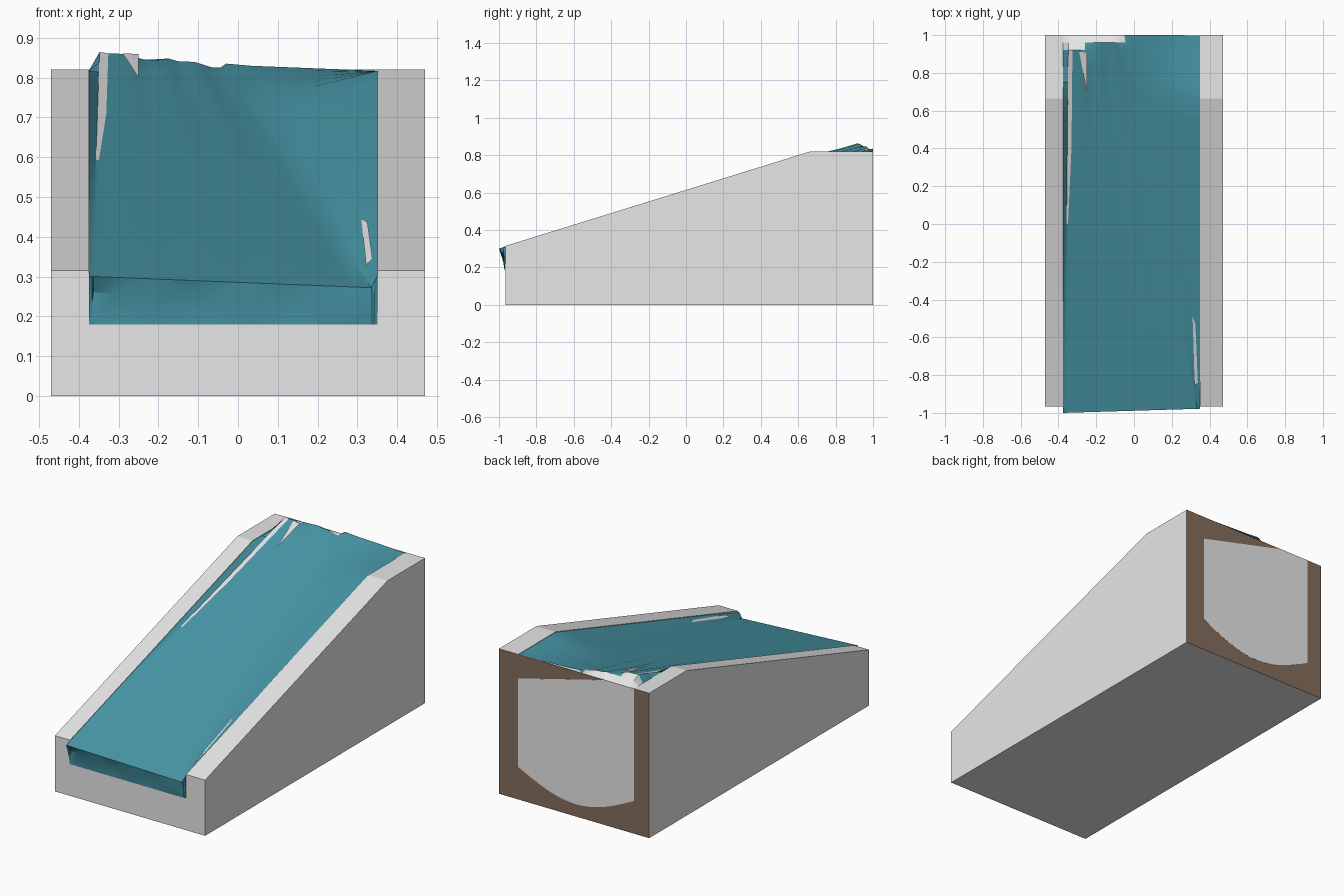
import bpy, bmesh, math

if "Cube" in bpy.data.objects:
    bpy.data.objects.remove(bpy.data.objects["Cube"])

XL, XR, W = -0.375, 0.35, 0.47
FRONT, BEND = -0.965, 0.665


def material(name, rgb):
    m = bpy.data.materials.new(name)
    m.diffuse_color = (*rgb, 1)
    m.use_nodes = True
    m.node_tree.nodes["Principled BSDF"].inputs["Base Color"].default_value = m.diffuse_color
    return m


GREY = material("pale grey", (0.8, 0.8, 0.8))
TEAL = material("water teal", (0.065, 0.315, 0.395))
BROWN = material("back brown", (0.24, 0.155, 0.11))


def make(name, bm, *mats):
    me = bpy.data.meshes.new(name)
    bm.to_mesh(me)
    bm.free()
    ob = bpy.data.objects.new(name, me)
    bpy.context.collection.objects.link(ob)
    for m in mats:
        me.materials.append(m)
    return ob


def prism(name, pts, axis, a, b, *mats):
    """Extrude a 2D outline along x (yz outline) or y (xz outline)."""
    bm = bmesh.new()
    co = (lambda p, t: (t, *p)) if axis == 'x' else (lambda p, t: (p[0], t, p[1]))
    lo = [bm.verts.new(co(p, a)) for p in pts]
    hi = [bm.verts.new(co(p, b)) for p in pts]
    bm.faces.new(lo)
    bm.faces.new(hi[::-1])
    n = len(pts)
    for i in range(n):
        bm.faces.new((lo[i], hi[i], hi[(i + 1) % n], lo[(i + 1) % n]))
    bmesh.ops.recalc_face_normals(bm, faces=bm.faces)
    return make(name, bm, *mats)


def ramp(y):
    return 0.82 + min(0, y - BEND) * 0.31


# sloping block, brown on the back
block = prism("ramp_block", [(FRONT, 0), (1, 0), (1, 0.82), (BEND, 0.82), (FRONT, 0.315)],
              'x', -W, W, GREY, BROWN)
for f in block.data.polygons:
    f.material_index = 1 if f.normal.y > 0.9 else 0

# channel cut through the top, closed by a thin wall at the back
cutter = prism("channel_cutter", [(-1.1, 0.18), (FRONT, 0.18), (BEND, 0.68), (0.996, 0.68),
                                  (0.996, 1.1), (-1.1, 1.1)], 'x', XL, XR, GREY)
cutter.hide_render = True
mod = block.modifiers.new("channel", 'BOOLEAN')
mod.object = cutter
mod.operation = 'DIFFERENCE'
mod.solver = 'EXACT'
bpy.context.view_layer.objects.active = block
bpy.ops.object.modifier_apply(modifier=mod.name)
bpy.data.objects.remove(cutter)

# grey panel with an arched bottom on the back
arc = []
for i in range(17):
    t = i / 16
    arc.append((XL + (XR - XL) * t, 0.185 - 0.115 * math.sin(math.pi * t)))
prism("back_panel", arc + [(XR, 0.685), (-0.19, 0.82), (XL, 0.82)], 'y', 0.997, 1.001, GREY)

# water sheet: straight fan of flutes on the left, valley line, bank rising to the right
NL, NR = 14, 6
LAST = NL + NR + 2


def fold(y):
    return -0.03 + (1 - y) * 0.182


def columns(y):
    xf = fold(y)
    edge = -0.367 + 0.02 * (y + 1) / 2
    strip = edge + 0.004 + 0.018 * max(0, min(1, (y + 0.1) / 0.5))
    left = [strip + (xf - strip) * i / NL for i in range(NL + 1)]
    right = [xf + (XR - xf) * i / NR for i in range(1, NR + 1)]
    return [XL, edge] + left + right


def height(i, y):
    """Height of column i at depth y."""
    if i in (0, LAST):
        return ramp(y) - 0.003
    valley = 0.272 + 0.56 * (y + 1) / 2
    s = (i - 2) / NL
    if s > 1:
        t = (i - 2 - NL) / NR
        return valley + (ramp(y) - 0.003 - valley) * t
    s = max(0, s)
    crest_y = 0.92 + 0.08 * s
    crest_z = 0.864 - 0.032 * s
    if y > crest_y:
        return crest_z - (crest_z - 0.82) * (y - crest_y) / (1 - crest_y)
    start = 0.3 - 0.028 * s
    flute = 0.003 * math.cos(math.pi * i / 2) * (1 + y) / 2
    return start + (crest_z - start) * (y + 1) / (crest_y + 1) + flute


bm = bmesh.new()
ys = [-1, -0.75, -0.5, -0.25, 0, 0.2, 0.4, 0.55, BEND, 0.75, 0.83, 0.92, 0.96, 1]
rows = []
for y in ys:
    row = []
    for i, x in enumerate(columns(y)):
        yy = y + 0.022 * (x - XL) / (XR - XL) if y == -1 else y
        row.append(bm.verts.new((x, yy, height(i, y))))
    rows.append(row)
# front lip falls back to the channel floor, in facets
mid, foot = [], []
for i, v in enumerate(rows[0]):
    drop = 0.06 + 0.025 * math.cos(1.3 * i)
    mid.append(bm.verts.new((v.co.x, -0.972, v.co.z - drop)))
    foot.append(bm.verts.new((v.co.x, -0.967, 0.18)))
rows = [foot, mid] + rows
for j, (r0, r1) in enumerate(zip(rows, rows[1:])):
    for i in range(LAST):
        f = bm.faces.new((r0[i], r0[i + 1], r1[i + 1], r1[i]))
        f.smooth = j > 1
        c = f.calc_center_median()
        edge = i == 1 and -0.1 < c.y
        corner = c.x < -0.05 and c.y > 0.93 + 0.12 * (c.x + 0.35)
        f.material_index = 1 if edge or corner else 0
# closed sides of the lip
for i in (0, -1):
    inner = bm.verts.new((foot[i].co.x, -0.965, ramp(FRONT) - 0.003))
    bm.faces.new((foot[i], mid[i], rows[2][i], inner))
water = make("water_sheet", bm, TEAL, GREY)
bpy.context.view_layer.objects.active = water
water.select_set(True)
bpy.ops.object.shade_smooth_by_angle(angle=math.radians(25))


# small grey slivers lying on the water
def sliver(name, pts):
    bm = bmesh.new()
    bm.faces.new([bm.verts.new(p) for p in pts])
    bm.normal_update()
    for f in bm.faces:
        if f.normal.z < 0:
            f.normal_flip()
    make(name, bm, GREY)


sliver("right_sliver", [(0.31, -0.49, 0.443), (0.325, -0.53, 0.438),
                        (0.338, -0.84, 0.345), (0.322, -0.86, 0.328)])
sliver("upper_sliver", [(-0.29, 0.91, 0.861), (-0.25, 0.91, 0.859), (-0.25, 0.7, 0.8)])
